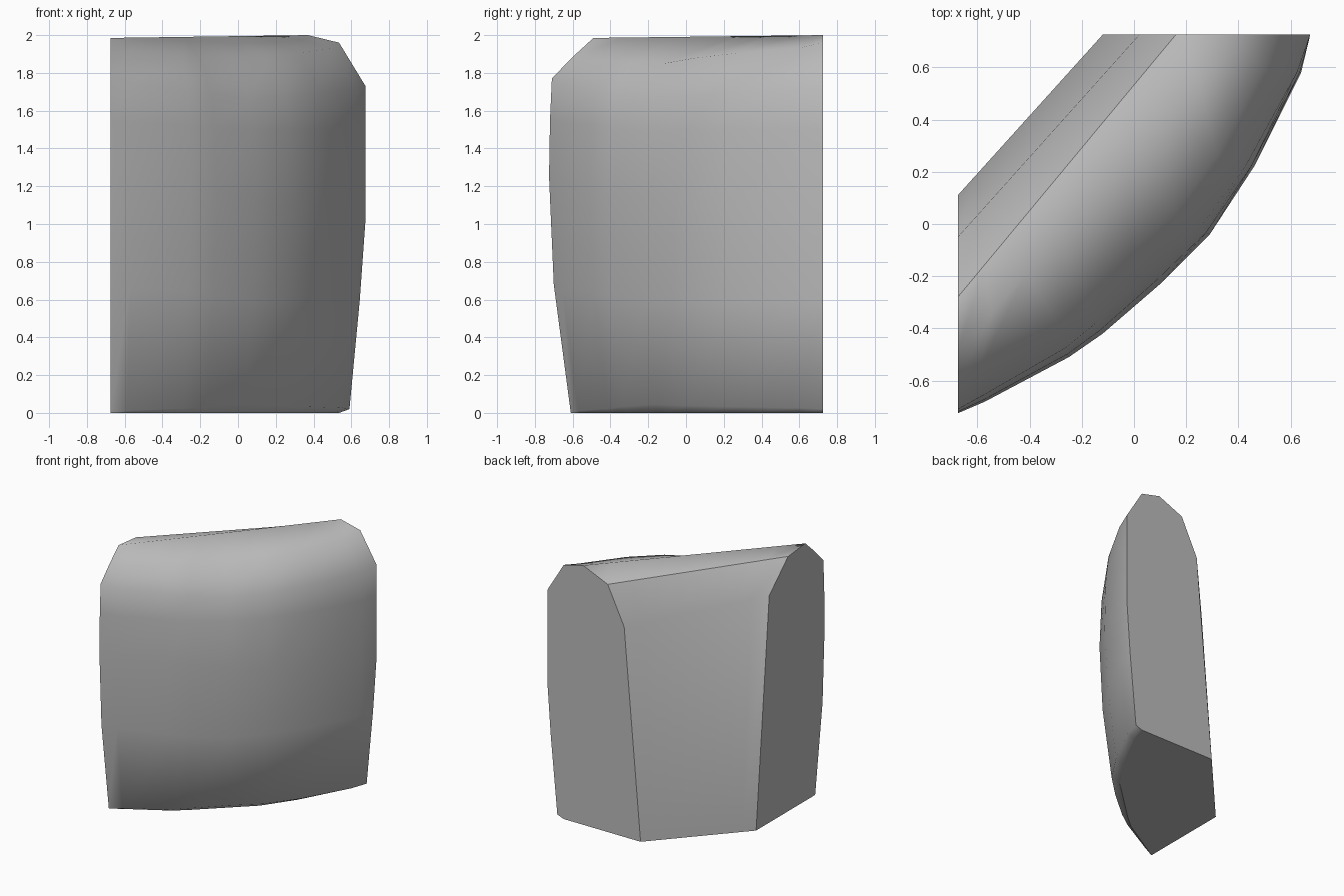
import bpy
import bmesh
from mathutils import Vector

cube = bpy.data.objects.get("Cube")
if cube:
    bpy.data.objects.remove(cube)

stone = bpy.data.materials.new("plain grey")
stone.use_nodes = True
grey = (0.5, 0.5, 0.5, 1)
stone.diffuse_color = grey
stone.node_tree.nodes["Principled BSDF"].inputs["Base Color"].default_value = grey

# Widest plan outline of the bulging front, from one cut end to the other
outline = [(-0.675, -0.725), (-0.57, -0.68), (-0.25, -0.51), (-0.12, -0.42), (0.1, -0.23),
           (0.29, -0.04), (0.46, 0.22), (0.64, 0.58), (0.675, 0.725)]

# Front profiles, heel to bevel, as (inset, height) at the two ends and the middle
left_profile = [(0.115, 0), (0.115, 0), (0.025, 0.68), (0, 1.25), (0.005, 1.55), (0.015, 1.77), (0.12, 1.88)]
mid_profile = [(0.15, 0), (0.09, 0.045), (0.02, 0.6), (0, 1.15), (0.02, 1.5), (0.06, 1.66), (0.16, 1.85)]
right_profile = [(0.14, 0), (0.085, 0.02), (0.03, 0.6), (0, 1.02), (0, 1.5), (0, 1.73), (0.14, 1.96)]

# Straight runs between the ends: crest, ridge, bend of the back, foot of the back
runs = [((-0.675, -0.49, 1.985), (0.37, 0.725, 2)),
        ((-0.675, -0.28, 1.965), (0.16, 0.725, 1.91)),
        ((-0.675, -0.05, 1.75), (0.02, 0.725, 1.62)),
        ((-0.675, 0.11, 0), (-0.12, 0.725, 0))]
runs = [(Vector(a), Vector(b)) for a, b in runs]
RIDGE = len(left_profile) + 1


def column(i):
    """Points of one cross-section, from the heel over the top to the back foot."""
    x, y = outline[i]
    t = i / (len(outline) - 1)
    mid = 1 - abs(2 * t - 1)
    inward = Vector((-t, 1 - t, 0)).normalized()
    end_profile = left_profile if t < 0.5 else right_profile
    points = []
    for end, middle in zip(end_profile, mid_profile):
        inset, z = Vector(end).lerp(Vector(middle), mid)
        points.append(Vector((x, y, z)) + inward * inset)
    return points + [a.lerp(b, t) for a, b in runs]


bm = bmesh.new()
grid = [[bm.verts.new(p) for p in column(i)] for i in range(len(outline))]
group = bm.faces.layers.int.new("group")


def add_face(verts, number):
    face = bm.faces.new(verts)
    face[group] = number
    face.smooth = True


# Front and top, back wall, underside
rows = len(grid[0])
for a, b in zip(grid, grid[1:]):
    for r in range(rows):
        s = (r + 1) % rows
        number = 2 if s == 0 else (1 if r >= RIDGE else 0)
        add_face((a[r], b[r], b[s], a[s]), number)

# Flat cut ends
add_face(grid[0], 3)
add_face(grid[-1][::-1], 4)

bmesh.ops.remove_doubles(bm, verts=bm.verts, dist=0.0005)
bmesh.ops.recalc_face_normals(bm, faces=bm.faces)
for edge in bm.edges:
    edge.smooth = len({f[group] for f in edge.link_faces}) == 1
bm.faces.layers.int.remove(group)

mesh = bpy.data.meshes.new("curved_block")
bm.to_mesh(mesh)
bm.free()
mesh.materials.append(stone)
block = bpy.data.objects.new("curved_block", mesh)
bpy.context.collection.objects.link(block)
